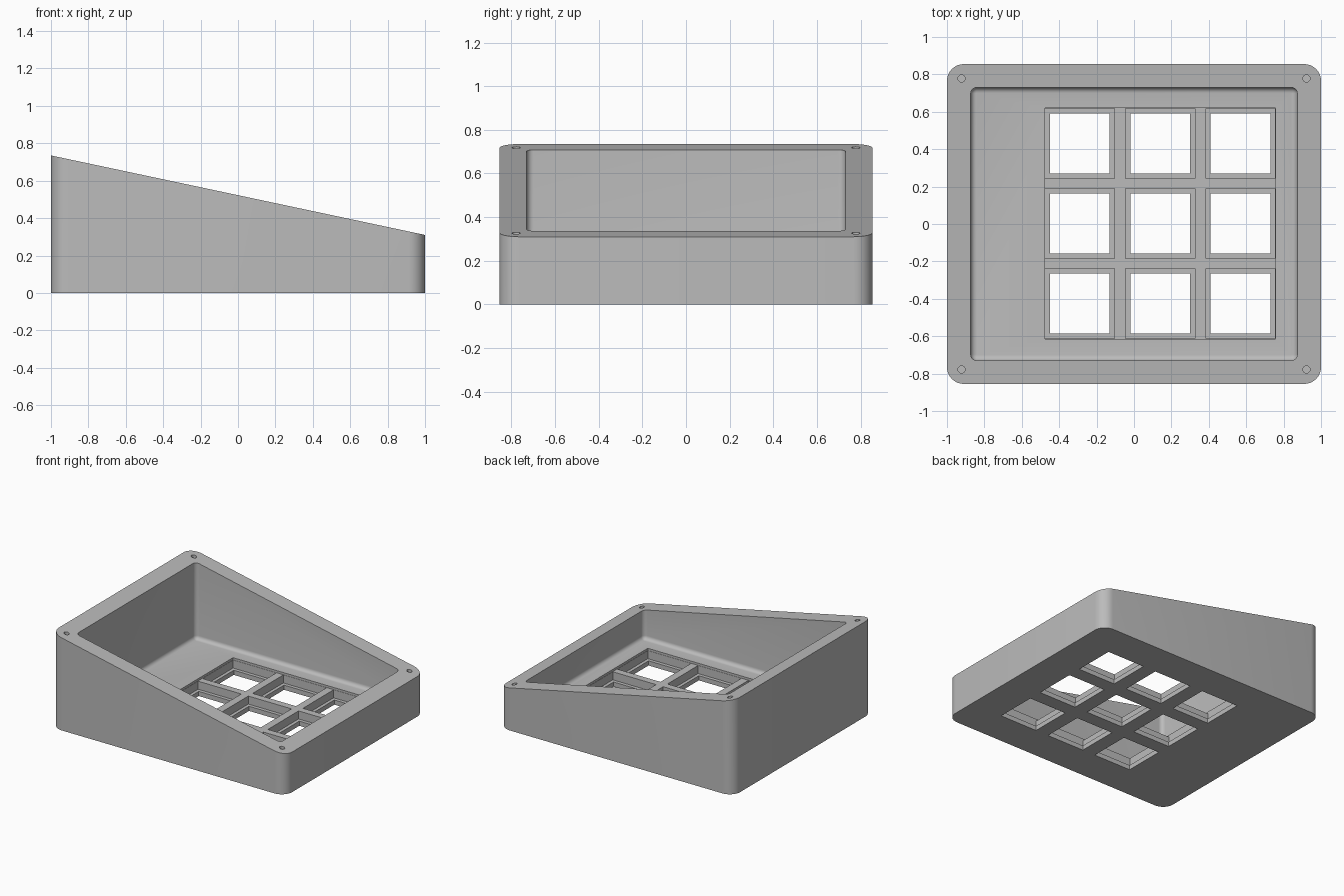
import bpy, bmesh, math

if "Cube" in bpy.data.objects:
    bpy.data.objects.remove(bpy.data.objects["Cube"])

grey = bpy.data.materials.new("case grey")
grey.diffuse_color = (0.5, 0.5, 0.5, 1)
grey.use_nodes = True
grey.node_tree.nodes["Principled BSDF"].inputs["Base Color"].default_value = grey.diffuse_color


def ring(bm, hx, hy, r, z, cx=0, cy=0, seg=8):
    """Rounded rectangle of vertices; z is a number or a function of x."""
    verts = []
    for i, (sx, sy) in enumerate([(1, 1), (-1, 1), (-1, -1), (1, -1)]):
        for k in range(seg + 1 if r > 0 else 1):
            a = math.pi / 2 * (i + k / seg)
            x = cx + sx * (hx - r) + r * math.cos(a)
            y = cy + sy * (hy - r) + r * math.sin(a)
            verts.append(bm.verts.new((x, y, z(x) if callable(z) else z)))
    return verts


def loft(name, rings):
    """Closed solid through a stack of rings given from bottom to top."""
    bm = bmesh.new()
    loops = [ring(bm, *r) for r in rings]
    bm.faces.new(loops[0][::-1])
    bm.faces.new(loops[-1])
    n = len(loops[0])
    for lo, hi in zip(loops, loops[1:]):
        for i in range(n):
            j = (i + 1) % n
            bm.faces.new((lo[i], lo[j], hi[j], hi[i]))
    bmesh.ops.recalc_face_normals(bm, faces=bm.faces)
    me = bpy.data.meshes.new(name)
    bm.to_mesh(me)
    bm.free()
    ob = bpy.data.objects.new(name, me)
    bpy.context.collection.objects.link(ob)
    me.materials.append(grey)
    return ob


def slope(x):
    return 0.5225 - 0.2125 * x


# Wedge-shaped outer body
case = loft("sloped_case", [(1, 0.855, 0.09, 0), (1, 0.855, 0.09, slope)])


def cut(name, rings):
    cutter = loft(name, rings)
    cutter.hide_render = True
    bpy.context.view_layer.objects.active = case
    mod = case.modifiers.new(name, 'BOOLEAN')
    mod.operation = 'DIFFERENCE'
    mod.solver = 'EXACT'
    mod.object = cutter
    bpy.ops.object.modifier_apply(modifier=mod.name)
    bpy.data.objects.remove(cutter, do_unlink=True)


# Main cavity with a filleted floor edge
FLOOR, F = 0.115, 0.03
rings = []
for k in range(7):
    a = math.pi / 2 * k / 6
    d = F * (1 - math.sin(a))
    rings.append((0.873 - d, 0.73 - d, 0.032 - d, FLOOR + F * (1 - math.cos(a))))
rings.append((0.873, 0.73, 0.032, 1.0))
cut("cavity", rings)

# Shallow recess around the grid, leaving the bars just below the floor
cut("grid_recess", [(0.617, 0.617, 0, 0.098, 0.14, 0.003),
                    (0.617, 0.617, 0, 0.25, 0.14, 0.003)])

# Nine stepped openings: wide pocket above, narrower hole through the bottom
for i in (-1, 0, 1):
    for j in (-1, 0, 1):
        x, y = 0.14 + 0.43 * i, 0.003 + 0.428 * j
        cut("pocket", [(0.185, 0.187, 0, 0.036, x, y), (0.185, 0.187, 0, 0.24, x, y)])
        cut("opening", [(0.16, 0.16, 0, -0.1, x, y), (0.16, 0.16, 0, 0.2, x, y)])

# Screw holes in the rim corners
for sx in (-1, 1):
    for sy in (-1, 1):
        x, y = 0.922 * sx, 0.778 * sy
        cut("screw_hole", [(0.019, 0.019, 0.0189, slope(x) - 0.2, x, y),
                           (0.019, 0.019, 0.0189, 1.0, x, y)])

# Smooth rounded corners, crisp edges elsewhere
bpy.ops.object.select_all(action='DESELECT')
case.select_set(True)
bpy.context.view_layer.objects.active = case
bpy.ops.object.shade_smooth_by_angle(angle=math.radians(30))
